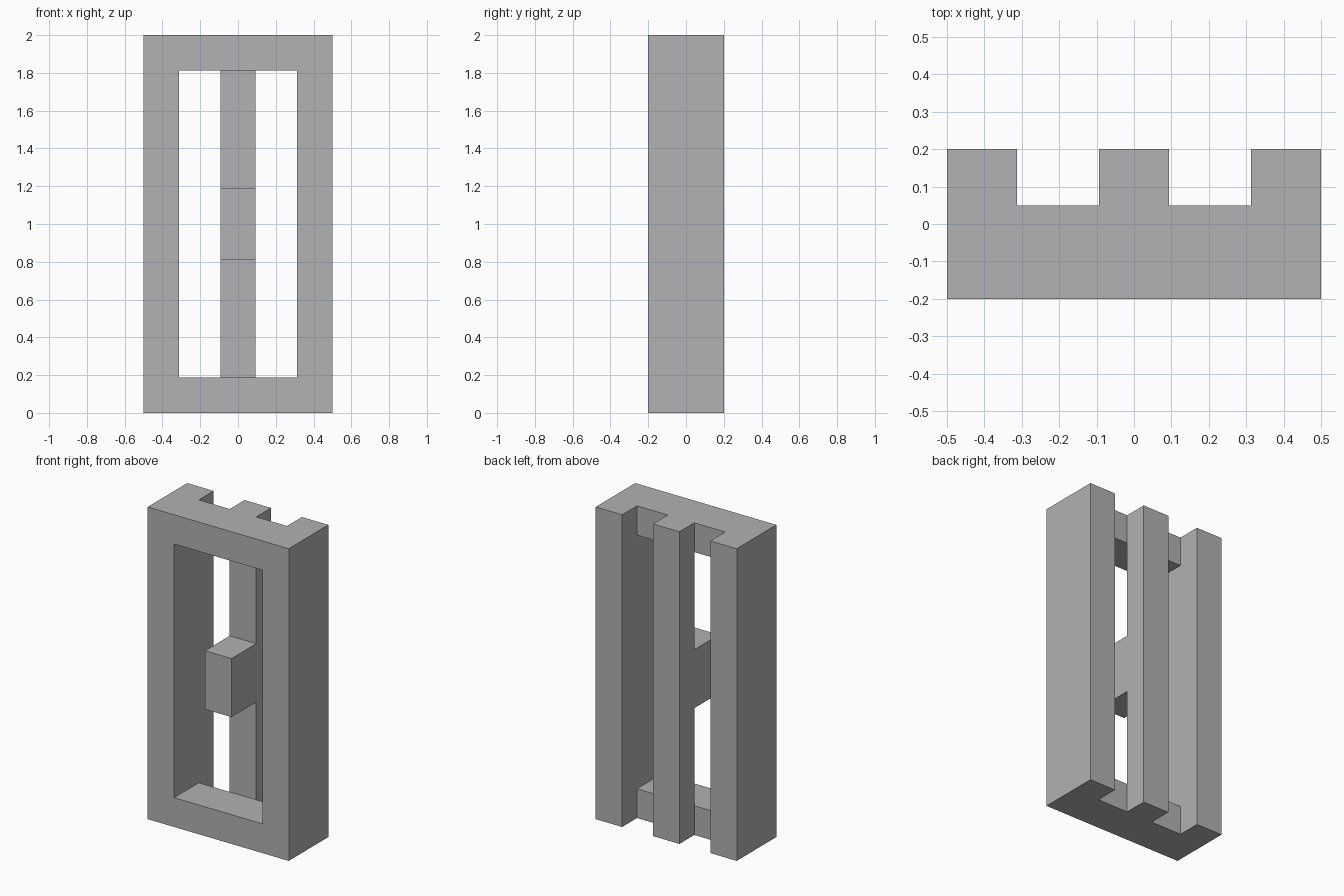
import bpy
import bmesh
from mathutils import Vector

cube = bpy.data.objects.get("Cube")
if cube:
    bpy.data.objects.remove(cube, do_unlink=True)

FRONT, MID, BACK = -0.2, 0.05, 0.2
HALF_W, HEIGHT = 0.5, 2.0
BORDER = 0.1875
INNER = HALF_W - BORDER

grey = bpy.data.materials.new("plain grey")
grey.use_nodes = True
colour = (0.445, 0.445, 0.445, 1)
grey.diffuse_color = colour
grey.node_tree.nodes["Principled BSDF"].inputs["Base Color"].default_value = colour


def extrude(bm, faces, offset):
    new = bmesh.ops.extrude_face_region(bm, geom=faces)["geom"]
    verts = [v for v in new if isinstance(v, bmesh.types.BMVert)]
    bmesh.ops.translate(bm, verts=verts, vec=Vector(offset))
    return [f for f in new if isinstance(f, bmesh.types.BMFace)]


def finish(bm, name):
    bmesh.ops.recalc_face_normals(bm, faces=bm.faces[:])
    bmesh.ops.dissolve_limit(bm, angle_limit=0.01, verts=bm.verts[:], edges=bm.edges[:])
    mesh = bpy.data.meshes.new(name)
    bm.to_mesh(mesh)
    bm.free()
    mesh.materials.append(grey)
    obj = bpy.data.objects.new(name, mesh)
    bpy.context.collection.objects.link(obj)


# Rectangular frame, with its two posts carried further back than the rails
bm = bmesh.new()
xs = (-HALF_W, -INNER, INNER, HALF_W)
zs = (0, BORDER, HEIGHT - BORDER, HEIGHT)
grid = [[bm.verts.new((x, FRONT, z)) for z in zs] for x in xs]
ring = [bm.faces.new((grid[i][j], grid[i + 1][j], grid[i + 1][j + 1], grid[i][j + 1]))
        for i in range(3) for j in range(3) if (i, j) != (1, 1)]
back = extrude(bm, ring, (0, MID - FRONT, 0))
posts = [f for f in back if abs(f.calc_center_median().x) > INNER]
extrude(bm, posts, (0, BACK - MID, 0))
finish(bm, "frame")

# Full-height rear bar with a block standing forward at its middle
bm = bmesh.new()
low, high = HEIGHT / 2 - BORDER, HEIGHT / 2 + BORDER
profile = [(BACK, 0), (BACK, HEIGHT), (MID, HEIGHT), (MID, high),
           (FRONT, high), (FRONT, low), (MID, low), (MID, 0)]
side = bm.faces.new([bm.verts.new((-BORDER / 2, y, z)) for y, z in profile])
extrude(bm, [side], (BORDER, 0, 0))
finish(bm, "centre_bar_and_block")
